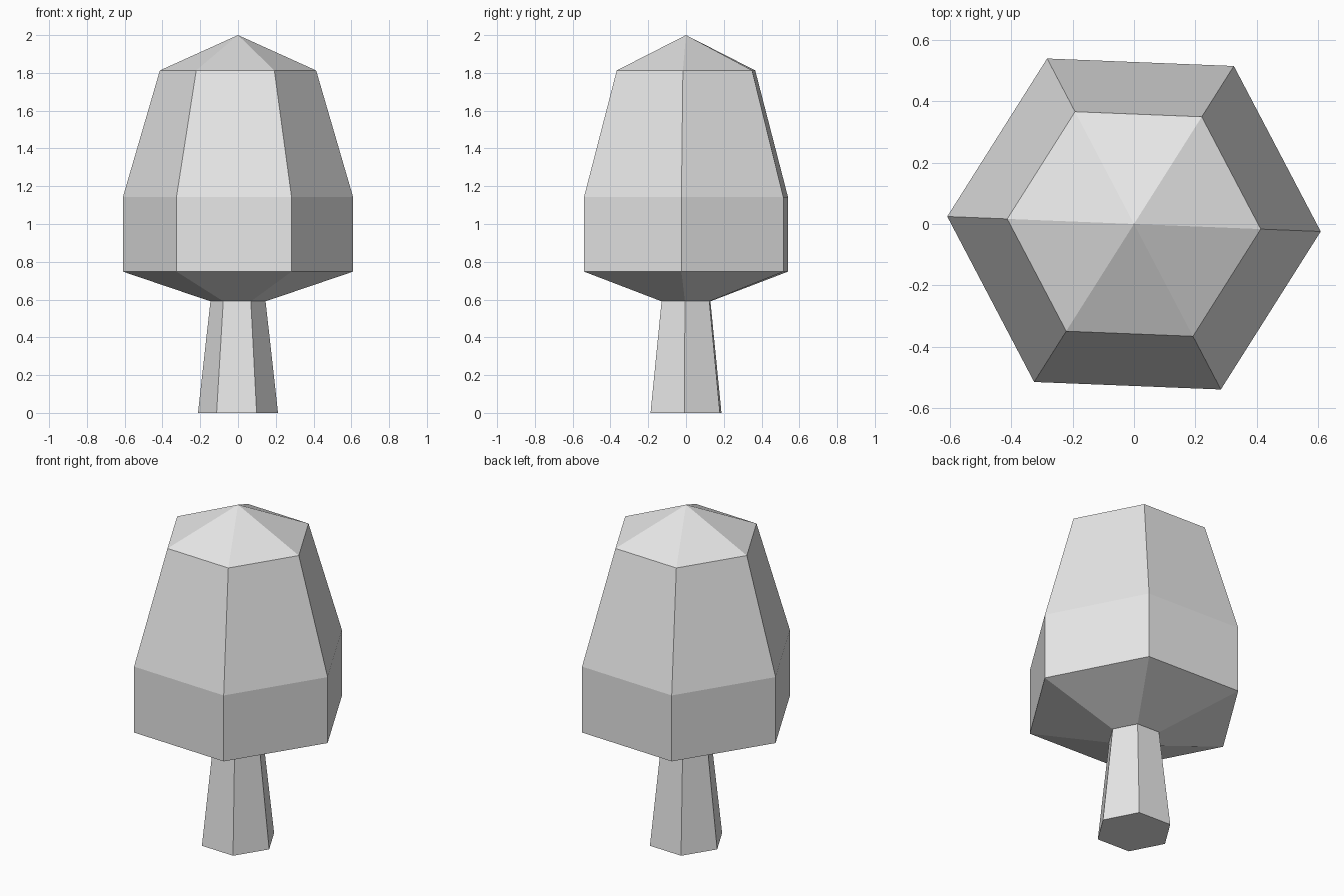
import bpy, bmesh
from math import cos, sin, pi, radians

cube = bpy.data.objects.get("Cube")
if cube:
    bpy.data.objects.remove(cube, do_unlink=True)

SIDES = 6
TURN = radians(-2.3)

grey = bpy.data.materials.new("plain grey")
grey.use_nodes = True
colour = (0.8, 0.8, 0.8, 1)
grey.diffuse_color = colour
grey.node_tree.nodes["Principled BSDF"].inputs["Base Color"].default_value = colour


def lathe(name, profile):
    """Flat-sided solid from (radius, height) pairs; radius 0 makes a tip."""
    bm = bmesh.new()
    rings = []
    for r, z in profile:
        count = SIDES if r else 1
        rings.append([bm.verts.new((r * cos(TURN + 2 * pi * i / SIDES),
                                    r * sin(TURN + 2 * pi * i / SIDES), z))
                      for i in range(count)])
    for low, high in zip(rings, rings[1:]):
        for i in range(SIDES):
            j = (i + 1) % SIDES
            top = [high[j], high[i]] if len(high) > 1 else [high[0]]
            bm.faces.new([low[i], low[j]] + top)
    for ring in (rings[0], rings[-1]):
        if len(ring) > 1:
            bm.faces.new(ring)
    bmesh.ops.recalc_face_normals(bm, faces=bm.faces)
    mesh = bpy.data.meshes.new(name)
    bm.to_mesh(mesh)
    bm.free()
    mesh.materials.append(grey)
    obj = bpy.data.objects.new(name, mesh)
    bpy.context.collection.objects.link(obj)
    return obj


# Tapered trunk
lathe("trunk", [(0.212, 0), (0.146, 0.592)])

# Faceted crown with a pointed cap
lathe("crown", [(0.15, 0.592), (0.61, 0.748), (0.61, 1.142),
                (0.414, 1.813), (0, 2)])
